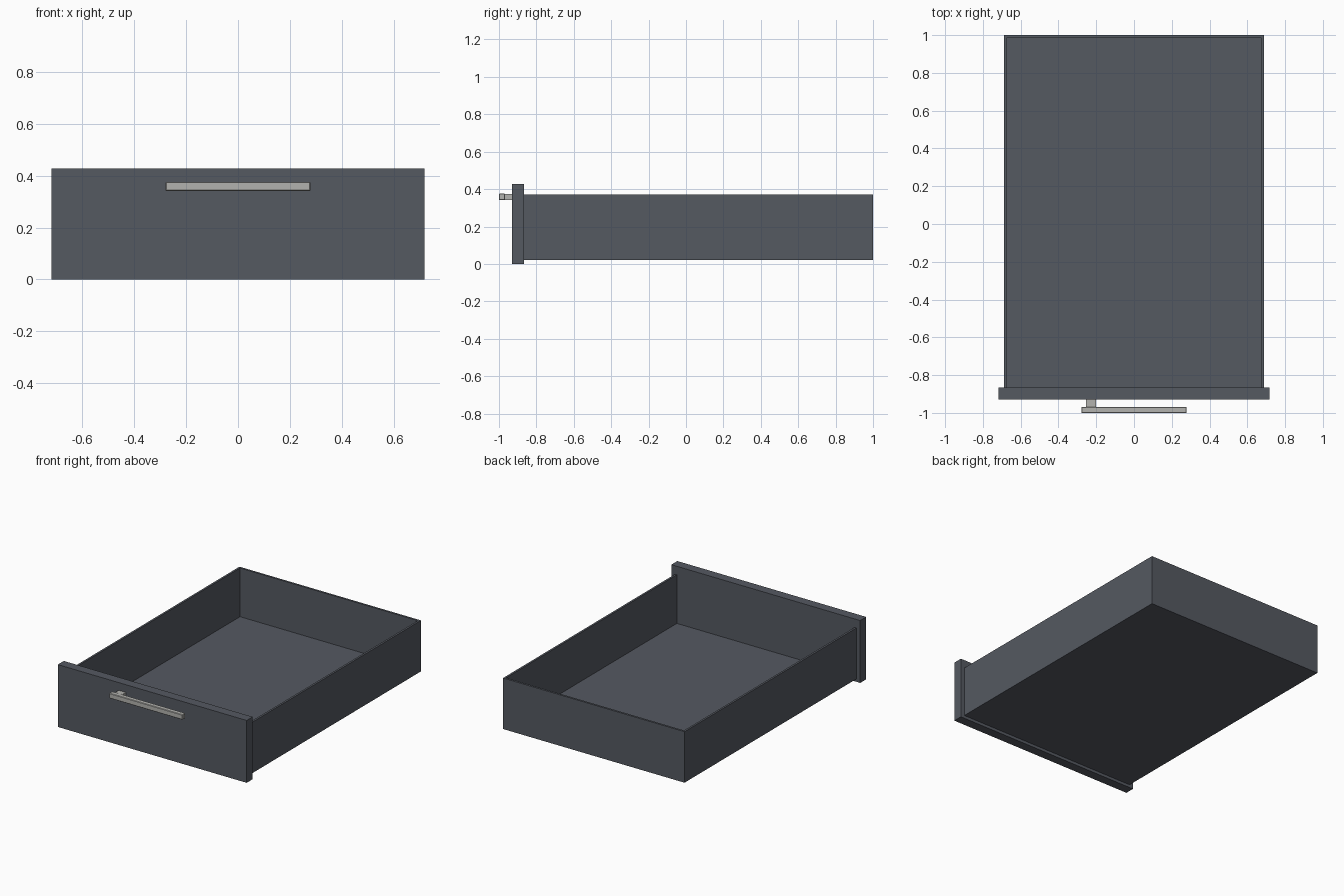
import bpy

if "Cube" in bpy.data.objects:
    bpy.data.objects.remove(bpy.data.objects["Cube"])

def material(name, color):
    m = bpy.data.materials.new(name)
    m.diffuse_color = (*color, 1)
    m.use_nodes = True
    m.node_tree.nodes["Principled BSDF"].inputs["Base Color"].default_value = m.diffuse_color
    return m

board = material("dark_board", (0.09, 0.10, 0.12))
metal = material("handle_metal", (0.45, 0.45, 0.43))

def box(name, lo, hi, mat, bevel=0):
    """Box spanning two opposite corners."""
    bpy.ops.mesh.primitive_cube_add(size=1, location=[(a + b) / 2 for a, b in zip(lo, hi)])
    ob = bpy.context.object
    ob.name = name
    ob.scale = [b - a for a, b in zip(lo, hi)]
    bpy.ops.object.transform_apply(location=False, rotation=False, scale=True)
    ob.data.materials.append(mat)
    if bevel:
        mod = ob.modifiers.new("edge", 'BEVEL')
        mod.width, mod.segments = bevel, 1
    return ob

W, T = 0.689, 0.014           # half width of the tray, wall thickness
FRONT, BACK = -0.865, 1.0     # tray depth
FLOOR, RIM = 0.036, 0.37      # top of the floor, top of the walls

# Overhanging front panel
box("front_panel", (-0.717, -0.93, 0), (0.717, FRONT, 0.428), board)

# Tray: floor, two sides and back
box("drawer_floor", (-W, FRONT, 0.02), (W, BACK, FLOOR), board)
for side, s in (("left", -1), ("right", 1)):
    x0, x1 = sorted((s * W, s * (W - T)))
    box(side + "_wall", (x0, FRONT, FLOOR), (x1, BACK, RIM), board)
box("back_wall", (-W + T, BACK - T, FLOOR), (W - T, BACK, RIM), board)

# Handle bar with its single visible stand-off
box("handle_bar", (-0.279, -1.0, 0.341), (0.279, -0.968, 0.376), metal, 0.003)
box("handle_post", (-0.255, -0.968, 0.342), (-0.2, -0.93, 0.375), metal)
